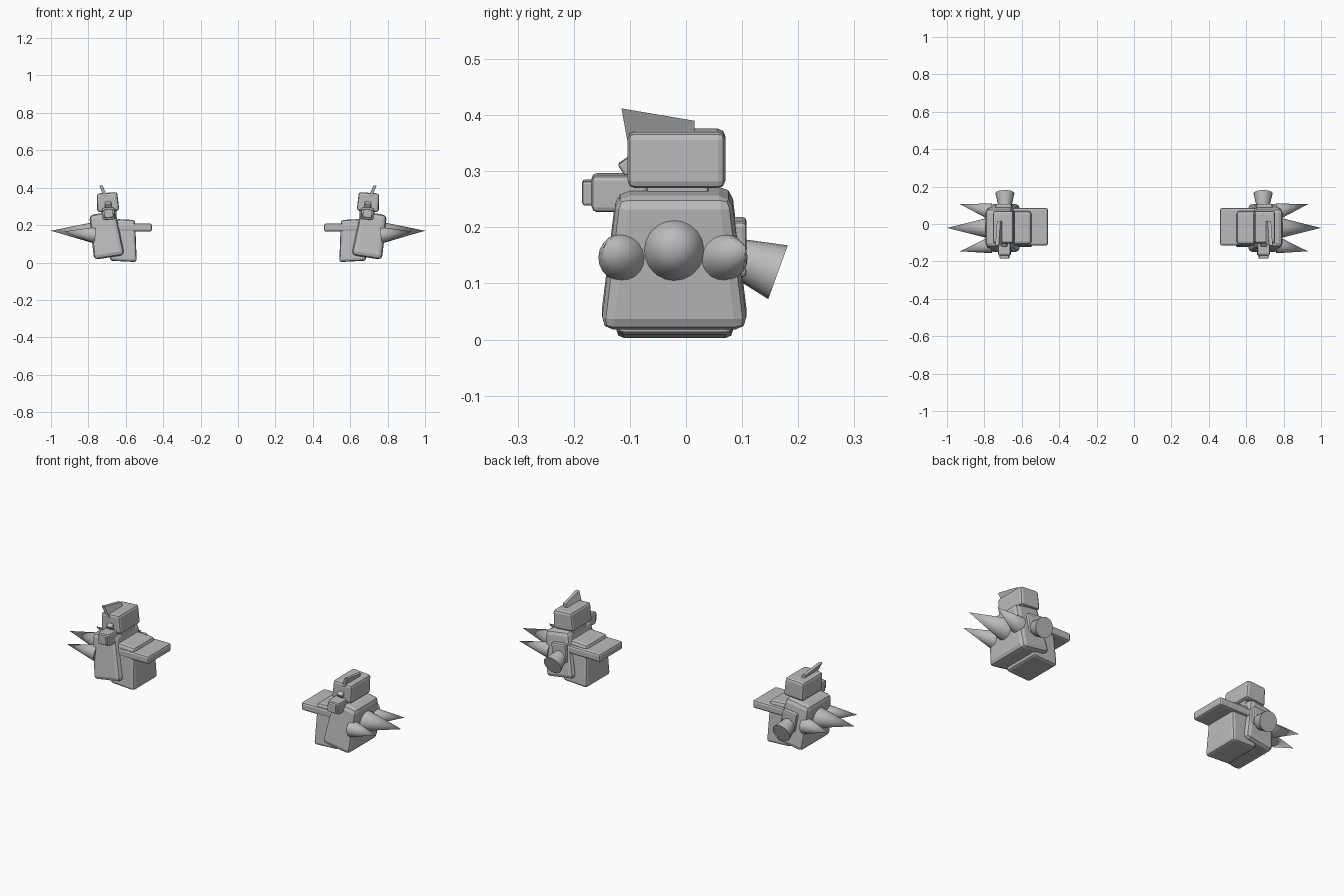
import bpy, bmesh, math
from mathutils import Vector, Matrix

if "Cube" in bpy.data.objects:
    bpy.data.objects.remove(bpy.data.objects["Cube"], do_unlink=True)

grey = bpy.data.materials.new("plain grey")
grey.use_nodes = True
colour = (0.5, 0.5, 0.5, 1)
grey.diffuse_color = colour
grey.node_tree.nodes["Principled BSDF"].inputs["Base Color"].default_value = colour


def finish(name, bm, bevel=0, smooth=False):
    """Make the part on the left and its mirror twin on the right."""
    bmesh.ops.recalc_face_normals(bm, faces=bm.faces)
    if bevel:
        bmesh.ops.bevel(bm, geom=bm.edges[:], offset=bevel, segments=2,
                        profile=0.5, affect='EDGES', clamp_overlap=True)
    for side in ("left", "right"):
        if side == "right":
            bmesh.ops.scale(bm, vec=(-1, 1, 1), verts=bm.verts)
            bmesh.ops.reverse_faces(bm, faces=bm.faces)
        mesh = bpy.data.meshes.new(f"{side}_{name}")
        bm.to_mesh(mesh)
        mesh.materials.append(grey)
        obj = bpy.data.objects.new(f"{side}_{name}", mesh)
        bpy.context.collection.objects.link(obj)
        if smooth:
            bpy.ops.object.select_all(action='DESELECT')
            obj.select_set(True)
            bpy.context.view_layer.objects.active = obj
            bpy.ops.object.shade_smooth_by_angle(angle=math.radians(35))
    bm.free()


def block(name, centre, size, bevel=0.01, taper=(1, 1), tilt=0, pitch=0):
    """Bevelled box with a tapered top; tilt leans it sideways, pitch nods it."""
    bm = bmesh.new()
    bmesh.ops.create_cube(bm, size=1)
    for v in bm.verts:
        if v.co.z > 0:
            v.co.x *= taper[0]
            v.co.y *= taper[1]
        v.co = Vector(a * b for a, b in zip(v.co, size))
    turn = Matrix.Rotation(math.radians(tilt), 4, 'Y') @ Matrix.Rotation(math.radians(pitch), 4, 'X')
    bm.transform(Matrix.Translation(centre) @ turn)
    finish(name, bm, bevel)


def cone(name, start, end, r1, r2, sides=20):
    start, end = Vector(start), Vector(end)
    axis = end - start
    bm = bmesh.new()
    bmesh.ops.create_cone(bm, cap_ends=True, segments=sides, radius1=r1,
                          radius2=r2, depth=axis.length)
    turn = axis.to_track_quat('Z', 'Y').to_matrix().to_4x4()
    bm.transform(Matrix.Translation((start + end) / 2) @ turn)
    finish(name, bm, smooth=True)


def prism(name, outline, x_low, x_high, z_low, z_high, thick):
    """Fin from a side outline of (y, z), leaning in x as it rises."""
    bm = bmesh.new()
    rows = []
    for off in (-thick / 2, thick / 2):
        rows.append([bm.verts.new((x_low + (x_high - x_low) * (z - z_low) / (z_high - z_low) + off, y, z))
                     for y, z in outline])
        bm.faces.new(rows[-1])
    for i in range(len(outline)):
        j = (i + 1) % len(outline)
        bm.faces.new((rows[0][i], rows[0][j], rows[1][j], rows[1][i]))
    finish(name, bm)


# Torso, inner half and flat side plate
block("torso", (0.707, -0.021, 0.146), (0.165, 0.262, 0.24), 0.022, (0.86, 0.78), 9)
block("inner_body", (0.608, -0.02, 0.118), (0.145, 0.21, 0.224), 0.014, (0.72, 0.84), -3)
block("side_plate", (0.575, -0.015, 0.187), (0.23, 0.2, 0.044), 0.011)

# Head, neck, snout, brow spike and crest
block("neck", (0.69, -0.015, 0.268), (0.08, 0.11, 0.05), 0.006, tilt=4)
block("head", (0.697, -0.017, 0.323), (0.118, 0.174, 0.1), 0.013, (0.93, 1), 4)
block("snout", (0.692, -0.118, 0.262), (0.068, 0.1, 0.066), 0.009, tilt=4)
block("snout_tip", (0.692, -0.168, 0.262), (0.05, 0.034, 0.044), 0.005, tilt=4)
block("brow_spike", (0.694, -0.1, 0.312), (0.034, 0.036, 0.026), 0.004, tilt=4, pitch=35)
prism("crest", [(-0.115, 0.412), (0.015, 0.39), (0.015, 0.35), (-0.1, 0.33)],
      0.706, 0.733, 0.35, 0.412, 0.018)

# Three outer spikes
for label, y, tip_y, z, r, tip_x, tip_z in (("front", -0.114, -0.146, 0.147, 0.043, 0.93, 0.166),
                                            ("middle", -0.021, -0.021, 0.16, 0.057, 1.0, 0.17),
                                            ("back", 0.068, 0.106, 0.147, 0.043, 0.93, 0.166)):
    cone(label + "_spike", (0.77, y, z), (tip_x, tip_y, tip_z), r, 0)

# Back mount and flared nozzle
block("back_mount", (0.692, 0.088, 0.165), (0.085, 0.04, 0.1), 0.008, tilt=7)
cone("nozzle", (0.69, 0.09, 0.147), (0.69, 0.164, 0.12), 0.034, 0.051)
